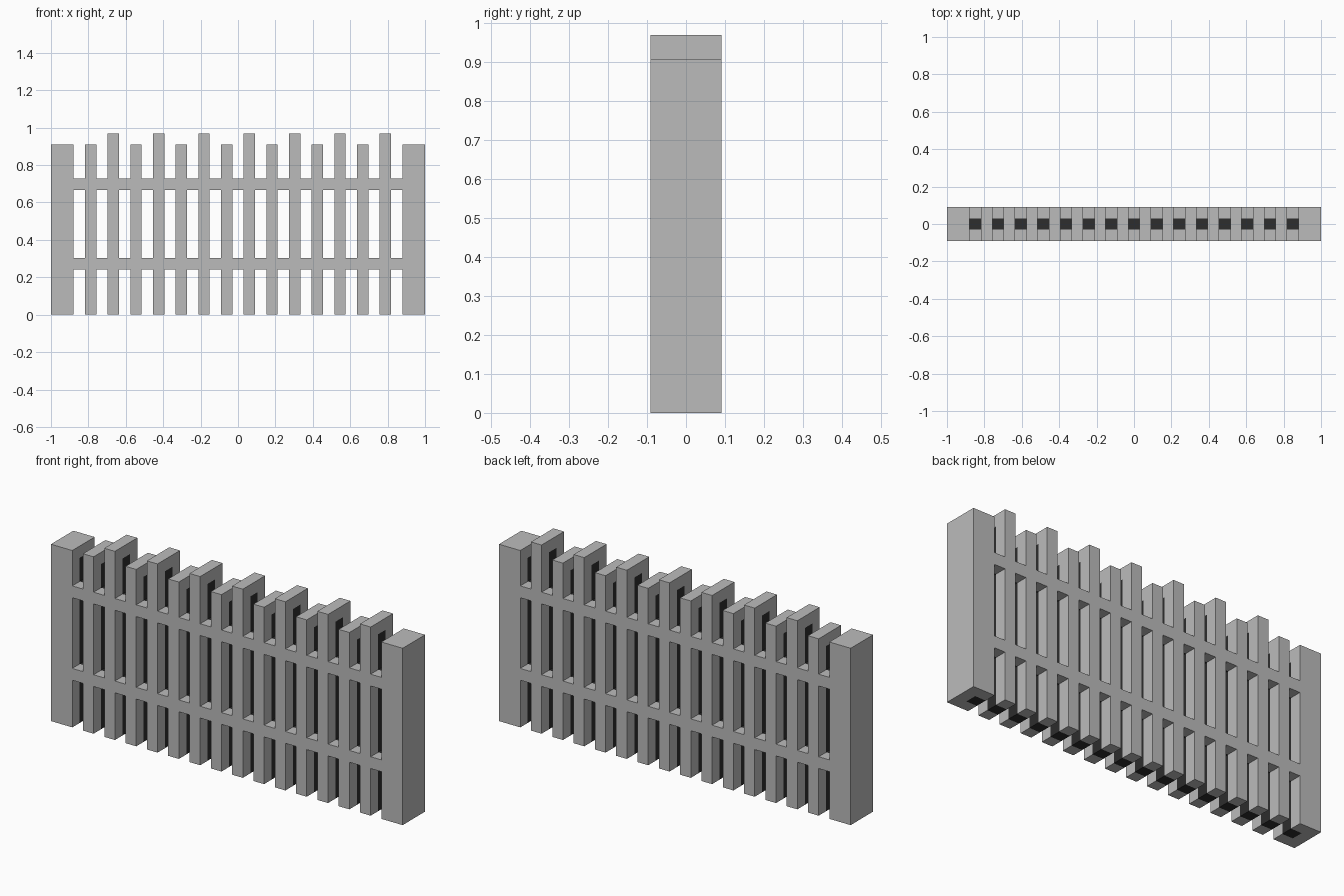
import bpy, bmesh
from mathutils import Vector

cube = bpy.data.objects.get("Cube")
if cube:
    bpy.data.objects.remove(cube, do_unlink=True)

U = 2 / 33           # grid unit: 33 long, 3 deep, 16 high
RAILS = (4, 11)      # lower edge of each rail, in units


def material(name, value):
    m = bpy.data.materials.new(name)
    color = (value, value, value, 1)
    m.diffuse_color = color
    m.use_nodes = True
    m.node_tree.nodes["Principled BSDF"].inputs["Base Color"].default_value = color
    return m


MATS = (material("light grey", 0.5), material("dark core", 0.026))


def bar(name, x0, x1, z0, z1, cuts, is_dark, open_ends=False):
    """Box three units deep, cut by planes; is_dark(centre, normal) picks core faces."""
    bm = bmesh.new()
    bmesh.ops.create_cube(bm, size=1)
    for v in bm.verts:
        v.co = Vector((x0 + (v.co.x + 0.5) * (x1 - x0), v.co.y * 3,
                       z0 + (v.co.z + 0.5) * (z1 - z0)))
    for co, no in cuts + [((0, -0.5, 0), (0, 1, 0)), ((0, 0.5, 0), (0, 1, 0))]:
        bmesh.ops.bisect_plane(bm, geom=bm.verts[:] + bm.edges[:] + bm.faces[:],
                               plane_co=co, plane_no=no)
    if open_ends:  # ends butt against the uprights
        bmesh.ops.delete(bm, geom=[f for f in bm.faces if abs(f.normal.x) > 0.9],
                         context='FACES')
    for f in bm.faces:
        c = f.calc_center_median()
        f.material_index = int(abs(c.y) < 0.5 and abs(f.normal.y) < 0.5
                               and is_dark(c, f.normal))
    for v in bm.verts:
        v.co = Vector(((v.co.x - 16.5) * U, v.co.y * U, v.co.z * U))
    mesh = bpy.data.meshes.new(name)
    bm.to_mesh(mesh)
    bm.free()
    for m in MATS:
        mesh.materials.append(m)
    bpy.context.collection.objects.link(bpy.data.objects.new(name, mesh))


def upright(name, x0, x1, height):
    """Upright with a light cap; its core is dark except on the fence's outer ends."""
    cap = height - 1
    cuts = [((0, 0, cap), (0, 0, 1))]
    if x1 - x0 > 1:
        cuts.append((((x0 + x1) / 2, 0, 0), (1, 0, 0)))
    bar(name, x0, x1, 0, height, cuts,
        lambda c, n: c.z < cap and 1 < c.x < 32)


# End posts
upright("right_end_post", 0, 2, 15)
upright("left_end_post", 31, 33, 15)

# Pickets, alternating short and tall
for i in range(14):
    x = 3 + 2 * i
    upright(f"picket_{i + 1}", x, x + 1, 15 + i % 2)

# Rail sections filling the gaps between uprights
for label, z in zip(("lower", "upper"), RAILS):
    for i in range(15):
        x = 2 + 2 * i
        bar(f"{label}_rail_{i + 1}", x, x + 1, z, z + 1, [],
            lambda c, n: True, open_ends=True)
